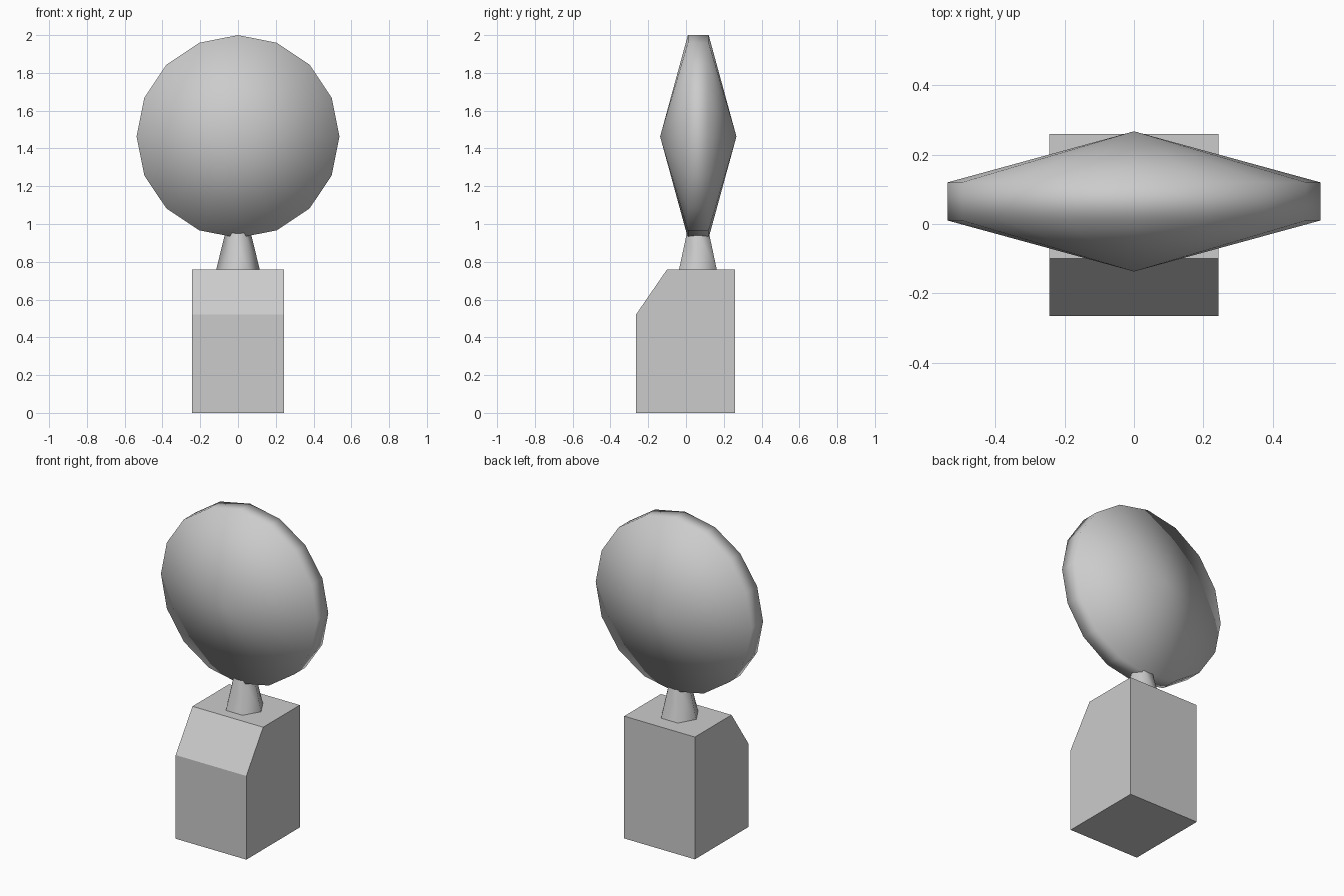
import bpy, bmesh, math
from mathutils import Matrix

if "Cube" in bpy.data.objects:
    bpy.data.objects.remove(bpy.data.objects["Cube"])


def make_object(name, bm, smooth=False):
    bmesh.ops.recalc_face_normals(bm, faces=bm.faces)
    for f in bm.faces:
        f.smooth = smooth and len(f.verts) <= 4
    mesh = bpy.data.meshes.new(name)
    bm.to_mesh(mesh)
    bm.free()
    obj = bpy.data.objects.new(name, mesh)
    bpy.context.collection.objects.link(obj)
    return obj


def add_frustum(bm, sides, r1, r2, h1, h2, caps):
    """Cone section along local z, from height h1 to h2."""
    bmesh.ops.create_cone(bm, cap_ends=caps, segments=sides,
                          radius1=r1, radius2=r2, depth=h2 - h1,
                          matrix=Matrix.Translation((0, 0, (h1 + h2) / 2))
                          @ Matrix.Rotation(math.pi / 2, 4, 'Z'))


# Pedestal: side profile with a sloped front edge, extruded across x
profile = [(-0.265, 0), (0.26, 0), (0.26, 0.76), (-0.10, 0.76), (-0.265, 0.52)]
bm = bmesh.new()
face = bm.faces.new([bm.verts.new((-0.243, y, z)) for y, z in profile])
ext = bmesh.ops.extrude_face_region(bm, geom=[face])
bmesh.ops.translate(bm, vec=(0.486, 0, 0),
                    verts=[v for v in ext["geom"] if isinstance(v, bmesh.types.BMVert)])
make_object("pedestal", bm)

# Neck: tapered six-sided post
bm = bmesh.new()
add_frustum(bm, 6, 0.115, 0.067, 0.76, 0.955, True)
neck = make_object("neck", bm, smooth=True)
neck.location.y = 0.063

# Disc: two shallow cones joined by a flat rim, standing upright
R, RIM, APEX = 0.537, 0.055, 0.202
bm = bmesh.new()
add_frustum(bm, 16, 0, R, -APEX, -RIM, False)
add_frustum(bm, 16, R, R, -RIM, RIM, False)
add_frustum(bm, 16, R, 0, RIM, APEX, False)
bmesh.ops.remove_doubles(bm, verts=bm.verts, dist=0.0001)
bmesh.ops.rotate(bm, verts=bm.verts, matrix=Matrix.Rotation(math.pi / 2, 3, 'X'))
disc = make_object("disc", bm, smooth=True)
disc.location = (0, 0.065, 1.463)
